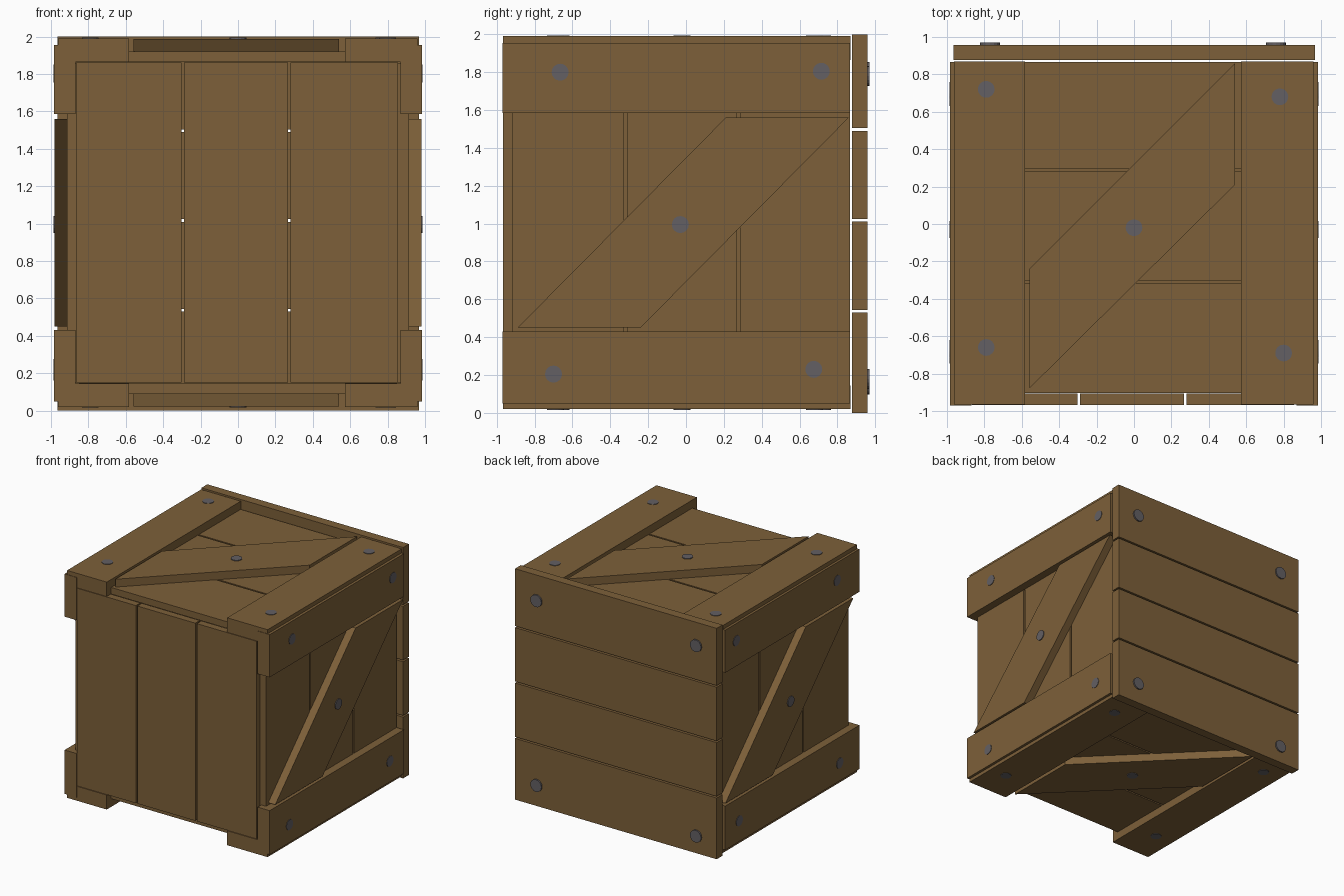
import bpy
import bmesh
from math import cos, sin, tau

cube = bpy.data.objects.get("Cube")
if cube:
    bpy.data.objects.remove(cube, do_unlink=True)


def material(name, color):
    mat = bpy.data.materials.new(name)
    mat.use_nodes = True
    mat.diffuse_color = color
    mat.node_tree.nodes["Principled BSDF"].inputs["Base Color"].default_value = color
    return mat


WOOD = material("brown wood", (0.205, 0.117, 0.041, 1))
STEEL = material("grey steel", (0.125, 0.115, 0.125, 1))

# How (u, v, depth) map to x, y, z for a part extruded along each axis
PLACE = {
    "x": lambda u, v, d: (d, u, v),
    "y": lambda u, v, d: (u, d, v),
    "z": lambda u, v, d: (u, v, d),
}


def prism(name, outline, axis, d0, d1, mat=WOOD):
    """Extrude a flat outline along an axis from depth d0 to d1."""
    bm = bmesh.new()
    place = PLACE[axis]
    low = [bm.verts.new(place(u, v, d0)) for u, v in outline]
    high = [bm.verts.new(place(u, v, d1)) for u, v in outline]
    bm.faces.new(low)
    bm.faces.new(high)
    for i in range(len(outline)):
        j = (i + 1) % len(outline)
        bm.faces.new((low[i], low[j], high[j], high[i]))
    bmesh.ops.recalc_face_normals(bm, faces=bm.faces)
    mesh = bpy.data.meshes.new(name)
    bm.to_mesh(mesh)
    bm.free()
    mesh.materials.append(mat)
    obj = bpy.data.objects.new(name, mesh)
    bpy.context.collection.objects.link(obj)
    return obj


def board(name, u0, u1, v0, v1, axis, d0, d1):
    return prism(name, [(u0, v0), (u1, v0), (u1, v1), (u0, v1)], axis, d0, d1)


def bolts(name, spots, axis, d0, d1, radius=0.045):
    for cu, cv in spots:
        ring = [(cu + radius * cos(tau * i / 16), cv + radius * sin(tau * i / 16))
                for i in range(16)]
        prism(name, ring, axis, d0, d1, STEEL)


GAP = 0.007


def planks(name, cuts, v0, v1, axis, d0, d1, upright=True):
    """A row of boards separated by narrow gaps at the inner cuts."""
    last = len(cuts) - 2
    for i, (a, b) in enumerate(zip(cuts, cuts[1:])):
        a += GAP if i else 0
        b -= GAP if i < last else 0
        if upright:
            board(name, a, b, v0, v1, axis, d0, d1)
        else:
            board(name, v0, v1, a, b, axis, d0, d1)


# Front planks
planks("front_plank", (-0.865, -0.295, 0.275, 0.855), 0.15, 1.862, "y", -0.967, -0.905)

# Back planks and bolts
planks("back_plank", (0.0, 0.537, 1.017, 1.497, 2.0), -0.965, 0.968, "y", 0.878, 0.958, False)
bolts("back_bolt", [(-0.77, 1.80), (0.76, 1.78), (-0.77, 0.15), (0.76, 0.18)],
      "y", 0.95, 0.97, 0.053)

# Left and right sides: planks, two rails, a diagonal brace and bolts
for side, name, shift in ((1, "left", 0), (-1, "right", 0.02)):
    outer = side * 0.983
    planks(name + "_plank", (-0.92, -0.32 + shift, 0.277 + shift, 0.866),
           0.15, 1.86, "x", side * 0.855, side * 0.913)
    for level, z0, z1 in (("lower", 0.05, 0.43), ("upper", 1.585, 1.955)):
        board(f"{name}_{level}_rail", -0.97, 0.867, z0, z1, "x", side * 0.868, outer)
    brace = [(-0.89, 0.45), (-0.24, 0.45), (0.86, 1.56), (0.21, 1.56)]
    if side < 0:
        brace = [(-0.03 - y, z) for y, z in brace]
    prism(name + "_brace", brace, "x", side * 0.91, side * 0.98)
    bolts(name + "_bolt", [(-0.665, 1.80), (0.715, 1.805), (-0.70, 0.205),
                           (0.675, 0.23), (-0.03, 0.995)],
          "x", side * 0.97, side * 0.987)

# Top and bottom: planks, two rails, a diagonal brace and bolts
for side, name, shift in ((1, "top", 0), (-1, "bottom", -0.02)):
    def level(d, side=side):
        return 1.005 + side * d

    planks(name + "_plank", (-0.904, -0.308 + shift, 0.288 + shift, 0.867),
           -0.85, 0.85, "z", level(0.858), level(0.915), False)
    board(name + "_right_rail", -0.962, -0.582, -0.966, 0.869, "z", level(0.86), level(0.985))
    board(name + "_left_rail", 0.572, 0.96, -0.966, 0.869, "z", level(0.86), level(0.985))
    brace = [(-0.56, -0.88), (0.54, 0.21), (0.54, 0.86), (-0.56, -0.24)]
    if side < 0:
        brace = [(-0.02 - x, y) for x, y in brace]
    prism(name + "_brace", brace, "z", level(0.91), level(0.983))
    bolts(name + "_bolt", [(-0.79, 0.72), (0.78, 0.68), (-0.79, -0.66),
                           (0.80, -0.69), (0.0, -0.02)],
          "z", level(0.97), level(0.989))
